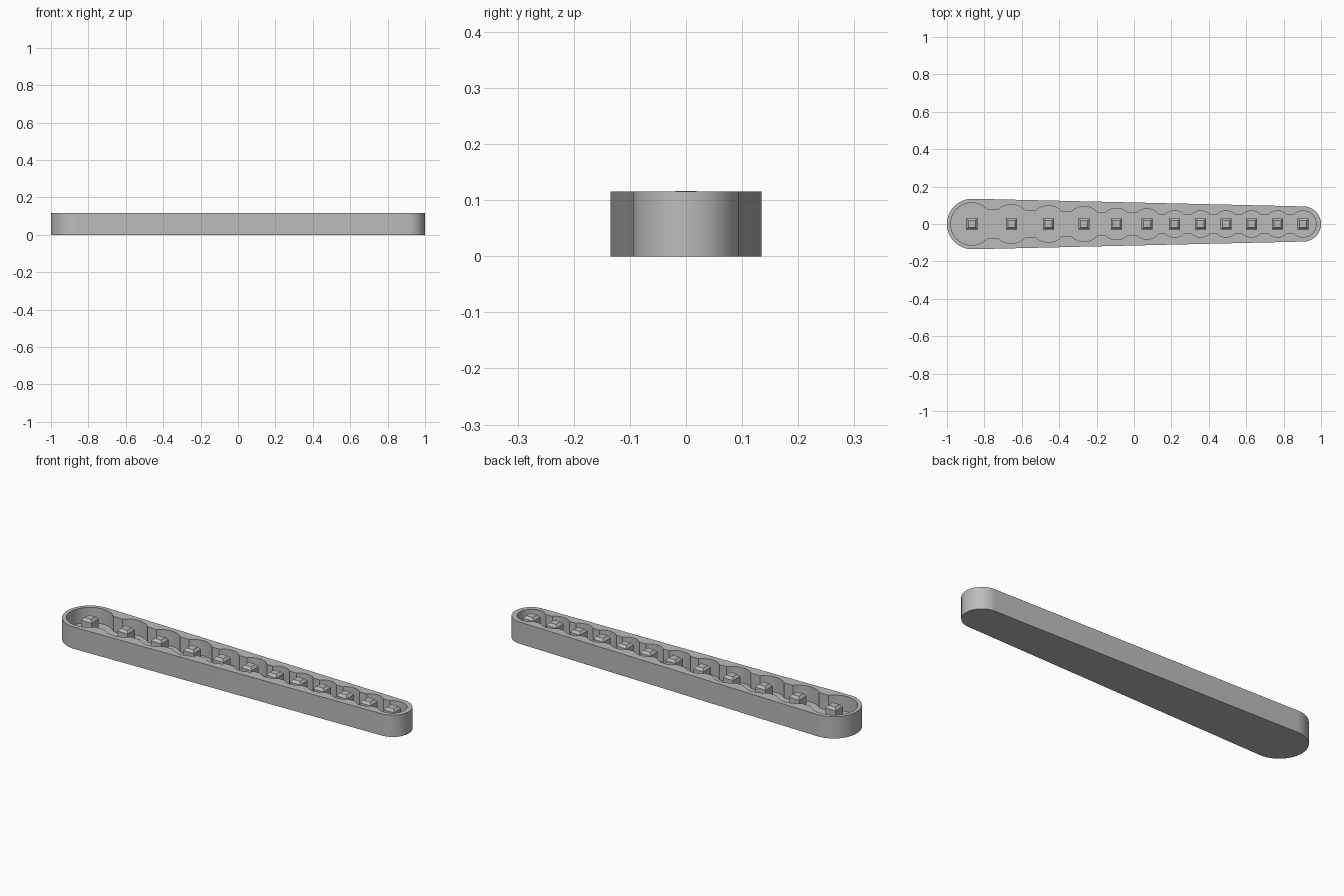
import bpy, bmesh, math

cube = bpy.data.objects.get("Cube")
if cube:
    bpy.data.objects.remove(cube, do_unlink=True)

HEIGHT, FLOOR = 0.115, 0.035
POST_X = [-0.867, -0.655, -0.457, -0.267, -0.094, 0.07,
          0.217, 0.356, 0.492, 0.628, 0.767, 0.904]
POCKET_R = [0.113, 0.104, 0.098, 0.094, 0.084, 0.081, 0.071] + [0.07] * 5
BIG_R, SMALL_R = 0.135, 0.094
CHANNEL = 0.71  # channel half width relative to the smaller pocket

grey = bpy.data.materials.new("grey plastic")
grey.use_nodes = True
grey.diffuse_color = (0.5, 0.5, 0.5, 1)
grey.node_tree.nodes["Principled BSDF"].inputs["Base Color"].default_value = (0.5, 0.5, 0.5, 1)


def arc(cx, r, start, end, steps):
    """Points along an arc centred on the long axis."""
    return [(cx + r * math.cos(a), r * math.sin(a))
            for a in (start + (end - start) * i / steps for i in range(steps + 1))]


def finish(bm, name):
    bmesh.ops.recalc_face_normals(bm, faces=bm.faces)
    mesh = bpy.data.meshes.new(name)
    bm.to_mesh(mesh)
    bm.free()
    mesh.materials.append(grey)
    obj = bpy.data.objects.new(name, mesh)
    bpy.context.collection.objects.link(obj)
    return obj


def prism(name, outline, z0, z1):
    bm = bmesh.new()
    face = bm.faces.new([bm.verts.new((x, y, z0)) for x, y in outline])
    ext = bmesh.ops.extrude_face_region(bm, geom=[face])
    top = [v for v in ext["geom"] if isinstance(v, bmesh.types.BMVert)]
    bmesh.ops.translate(bm, verts=top, vec=(0, 0, z1 - z0))
    return finish(bm, name)


# Tapered tray body: two round ends joined by tangent sides
big_x, small_x = BIG_R - 1, 1 - SMALL_R
tangent = math.acos((SMALL_R - BIG_R) / (big_x - small_x))
outer = arc(small_x, SMALL_R, -tangent, tangent, 40)
outer += arc(big_x, BIG_R, tangent, 2 * math.pi - tangent, 40)
tray = prism("tray", outer, 0, HEIGHT)

# Round pockets linked by narrow channels, as one outline mirrored in y
half = []
last = len(POST_X) - 1
for i, (x, r) in enumerate(zip(POST_X, POCKET_R)):
    start = math.pi if i == 0 else math.pi - math.asin(CHANNEL)
    end = 0 if i == last else math.asin(CHANNEL * POCKET_R[i + 1] / r)
    half += arc(x, r, start, end, 24)
half[0], half[-1] = (half[0][0], 0), (half[-1][0], 0)
inner = half + [(x, -y) for x, y in half[-2:0:-1]]
cutter = prism("pocket_cutter", inner, FLOOR, HEIGHT + 0.1)
cutter.hide_render = True

cut = tray.modifiers.new("pockets", "BOOLEAN")
cut.operation = "DIFFERENCE"
cut.solver = "EXACT"
cut.object = cutter
bpy.context.view_layer.objects.active = tray
tray.select_set(True)
bpy.ops.object.modifier_apply(modifier=cut.name)
bpy.data.objects.remove(cutter, do_unlink=True)
bpy.ops.object.shade_smooth_by_angle(angle=math.radians(30))

# Square posts with a chamfered top
for i, x in enumerate(POST_X):
    bm = bmesh.new()
    rings = []
    for z, h in ((FLOOR - 0.005, 0.03), (HEIGHT - 0.012, 0.03), (HEIGHT + 0.001, 0.019)):
        rings.append([bm.verts.new((x + sx * h, sy * h, z))
                      for sx, sy in ((-1, -1), (1, -1), (1, 1), (-1, 1))])
    bm.faces.new(rings[0])
    bm.faces.new(rings[-1])
    for low, high in zip(rings, rings[1:]):
        for k in range(4):
            n = (k + 1) % 4
            bm.faces.new((low[k], low[n], high[n], high[k]))
    finish(bm, f"post_{i + 1}")
